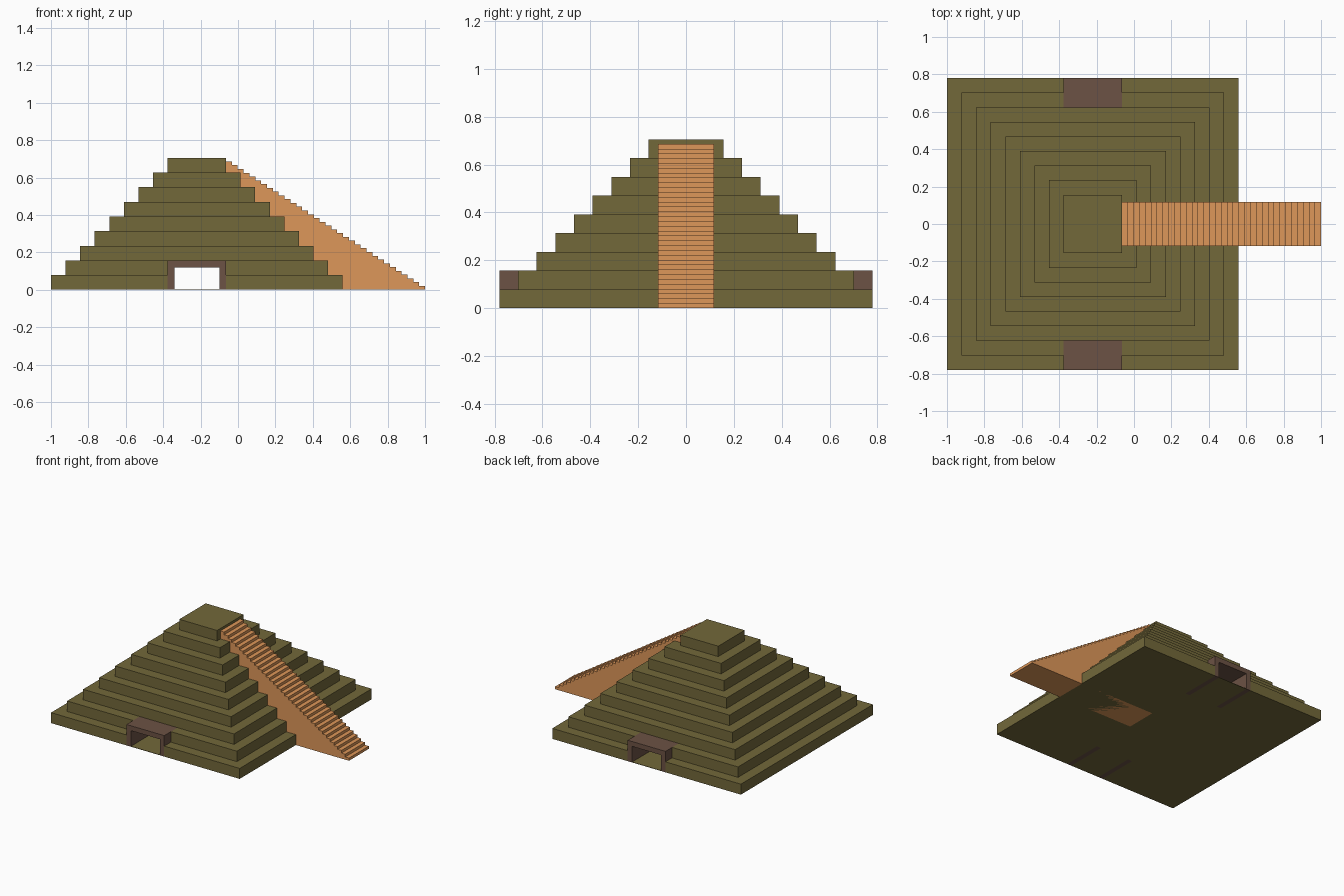
import bpy, bmesh

if "Cube" in bpy.data.objects:
    bpy.data.objects.remove(bpy.data.objects["Cube"])

CX, U = -0.22, 0.078          # pyramid centre and base unit
H = 0.0783                    # tier height
TIERS, STEPS = 9, 34


def material(name, rgb):
    m = bpy.data.materials.new(name)
    m.diffuse_color = (*rgb, 1)
    m.use_nodes = True
    m.node_tree.nodes["Principled BSDF"].inputs["Base Color"].default_value = m.diffuse_color
    return m


def finish(name, bm, mat=None):
    bmesh.ops.recalc_face_normals(bm, faces=bm.faces)
    me = bpy.data.meshes.new(name)
    bm.to_mesh(me)
    bm.free()
    ob = bpy.data.objects.new(name, me)
    bpy.context.collection.objects.link(ob)
    if mat:
        me.materials.append(mat)
    return ob


def prism(name, profile, y0, y1, mat=None):
    """Extrude an (x, z) profile along y."""
    bm = bmesh.new()
    f = bm.faces.new([bm.verts.new((x, y0, z)) for x, z in profile])
    ext = bmesh.ops.extrude_face_region(bm, geom=[f])["geom"]
    verts = [v for v in ext if isinstance(v, bmesh.types.BMVert)]
    bmesh.ops.translate(bm, verts=verts, vec=(0, y1 - y0, 0))
    return finish(name, bm, mat)


def arch(z0):
    """Square doorway profile with its feet at z0."""
    o, i, t, c = 2 * U, 0.12, 2 * H, 0.12
    return [(CX - o, z0), (CX - o, t), (CX + o, t), (CX + o, z0),
            (CX + i, z0), (CX + i, c), (CX - i, c), (CX - i, z0)]


stone = material("stone", (0.17, 0.138, 0.042))
wood = material("stair_stone", (0.73, 0.31, 0.10))
brown = material("door_stone", (0.15, 0.084, 0.058))

# Stepped pyramid: stacked square rings
bm = bmesh.new()
rings = []
for k in range(TIERS):
    r = U * (10 - k)
    for z in (k * H, (k + 1) * H):
        rings.append([bm.verts.new((CX + sx * r, sy * r, z))
                      for sx, sy in ((-1, -1), (1, -1), (1, 1), (-1, 1))])
for a, b in zip(rings, rings[1:]):
    for j in range(4):
        n = (j + 1) % 4
        bm.faces.new((a[j], a[n], b[n], b[j]))
bm.faces.new(rings[0])
bm.faces.new(rings[-1])
pyramid = finish("stepped_pyramid", bm, stone)

# Through passage with a thin floor, and recesses for the door frames
cutters = [prism("passage_cutter", [(CX - .12, .003), (CX + .12, .003),
                                    (CX + .12, .12), (CX - .12, .12)], -1, 1)]
for side, s in (("front", -1), ("back", 1)):
    cutters.append(prism(side + "_door_cutter", arch(-0.1), s * 0.9, s * 6 * U))
    prism(side + "_door_frame", arch(0), s * 10 * U, s * 6 * U, brown)
for c in cutters:
    mod = pyramid.modifiers.new(c.name, 'BOOLEAN')
    mod.operation, mod.solver, mod.object = 'DIFFERENCE', 'EXACT', c
    c.hide_render = True
    c.hide_set(True)

# Staircase: sawtooth profile from the ground to the top tier
x0 = CX + 2 * U
run, rise = (1 - x0) / STEPS, 0.686 / STEPS
profile = [(x0, 0)]
for k in range(STEPS):
    z = 0.686 - k * rise
    profile += [(x0 + k * run, z), (x0 + (k + 1) * run, z)]
profile.append((1, 0))
prism("staircase", profile, -0.117, 0.117, wood)
